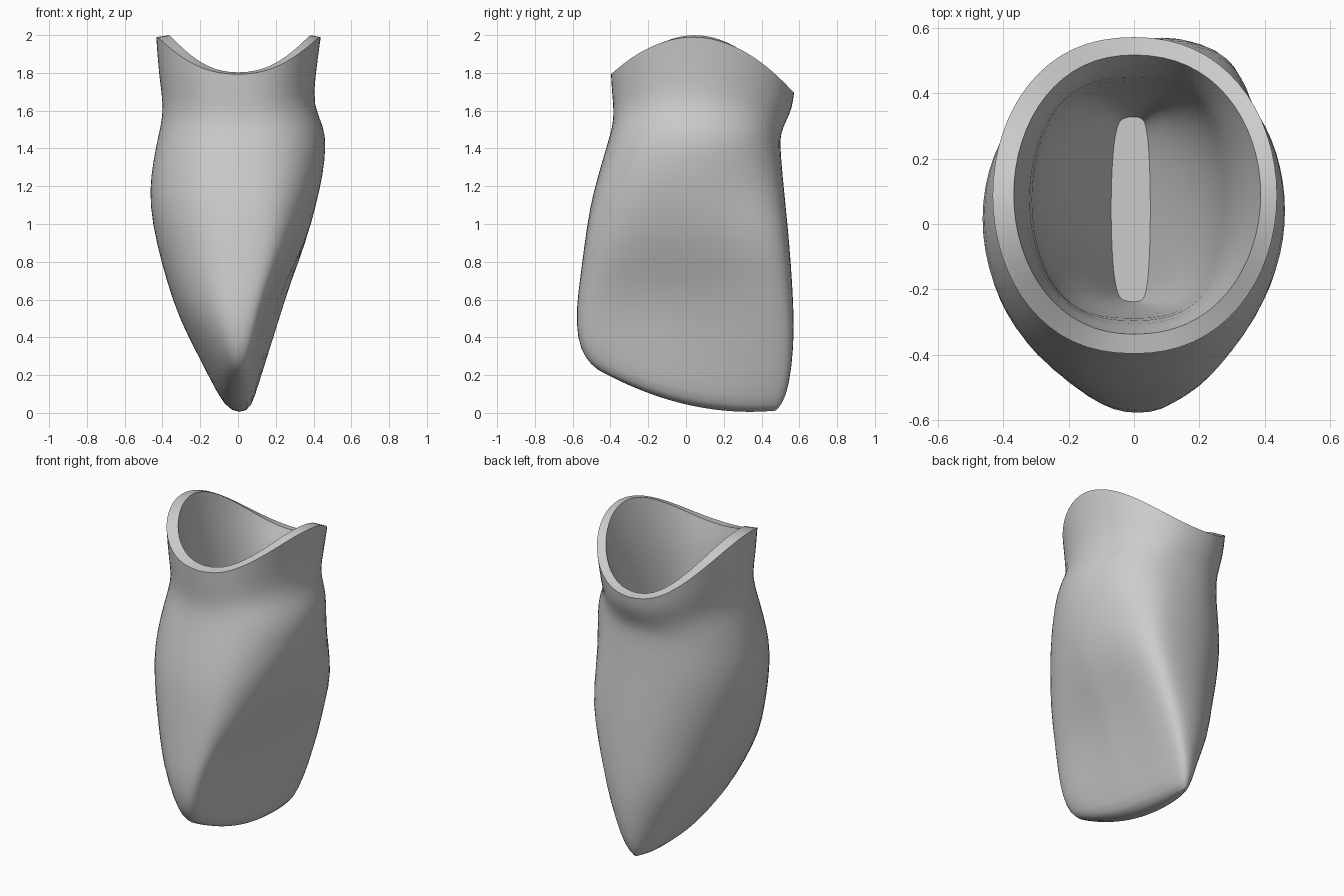
import bpy, bmesh, math

if "Cube" in bpy.data.objects:
    bpy.data.objects.remove(bpy.data.objects["Cube"])

SEGMENTS = 32

# Outer wall: z front, z back, bow, x min, x max, y front, y back, end x, hollow, squareness
OUTER = [
    (.23, .01, -.08, -.05, .06, -.47, .48, .01, 0, .7),
    (.29, .08, -.07, -.11, .10, -.54, .535, .02, .01, .6),
    (.40, .25, -.04, -.20, .17, -.58, .565, .04, .04, .55),
    (.55, .45, 0, -.315, .26, -.585, .578, .05, .08, .55),
    (.70, .70, 0, -.38, .35, -.565, .565, .07, .10, .55),
    (.90, .90, 0, -.435, .44, -.54, .55, .07, .08, .6),
    (1.1, 1.1, 0, -.47, .445, -.51, .53, .06, .03, .7),
    (1.25, 1.25, 0, -.465, .45, -.47, .515, .04, 0, .75),
    (1.42, 1.42, 0, -.435, .47, -.42, .50, .02, 0, .8),
    (1.52, 1.48, .02, -.41, .455, -.39, .505, 0, 0, .8),
    (1.60, 1.54, .06, -.395, .40, -.385, .53, 0, 0, .85),
    (1.7, 1.61, .12, -.42, .41, -.395, .565, 0, 0, .85),
    (1.79, 1.69, .25, -.435, .44, -.40, .575, 0, 0, .9),
]
# Inner wall, from the rim down to the floor
INNER = [
    (1.80, 1.70, .25, -.37, .39, -.34, .52, 0, 0, .9),
    (1.66, 1.58, .12, -.33, .32, -.305, .46, 0, 0, .8),
    (1.48, 1.44, .02, -.31, .28, -.29, .44, 0, 0, .65),
    (1.15, 1.15, 0, -.31, .26, -.28, .42, 0, 0, .6),
    (.85, .85, 0, -.20, .17, -.26, .38, 0, 0, .6),
    (.6, .6, 0, -.07, .05, -.24, .33, 0, 0, .4),
]


def add_ring(bm, row, left_power):
    """One closed cross-section, rounded on one face and hollowed on the other."""
    zf, zb, bow, x0, x1, yf, yb, end, hollow, power = row
    verts = []
    for i in range(SEGMENTS):
        a = math.tau * i / SEGMENTS
        c, u = math.cos(a), math.sin(a)
        xe = end * (1 + .8 * u)
        if c > 0:
            x = xe + (x1 - xe) * c ** power + hollow * (1.5 * c * min(u, 0) - c ** 4)
        else:
            x = xe + (x0 - xe) * abs(c) ** left_power
        y = (yf + yb) / 2 + (yb - yf) / 2 * u
        z = (zf + zb) / 2 + (zb - zf) / 2 * u + bow * (1 - u * u)
        verts.append(bm.verts.new((x, y, z)))
    return verts


bm = bmesh.new()
rings = [add_ring(bm, row, .87) for row in OUTER]
rings += [add_ring(bm, row, row[-1]) for row in INNER]
for low, high in zip(rings, rings[1:]):
    for i in range(SEGMENTS):
        j = (i + 1) % SEGMENTS
        bm.faces.new((low[i], low[j], high[j], high[i]))

# Close the biting edge and the cavity floor with strips across the width
half, quarter = SEGMENTS // 2, SEGMENTS // 4
for ring in (rings[0], rings[-1]):
    for k in range(-quarter, quarter):
        quad = [ring[k % SEGMENTS], ring[(k + 1) % SEGMENTS],
                ring[(half - k - 1) % SEGMENTS], ring[(half - k) % SEGMENTS]]
        bm.faces.new(list(dict.fromkeys(quad)))
bmesh.ops.recalc_face_normals(bm, faces=bm.faces)

# Keep both rim edges and the floor outline crisp
crease = bm.edges.layers.float.new("crease_edge")
for ring in (rings[len(OUTER) - 1], rings[len(OUTER)], rings[-1]):
    for i in range(SEGMENTS):
        bm.edges.get((ring[i], ring[(i + 1) % SEGMENTS]))[crease] = 1

mesh = bpy.data.meshes.new("tooth_crown")
bm.to_mesh(mesh)
bm.free()
crown = bpy.data.objects.new("tooth_crown", mesh)
bpy.context.collection.objects.link(crown)

# Single plain grey
grey = bpy.data.materials.new("plain_grey")
grey.use_nodes = True
colour = (.6, .6, .6, 1)
grey.diffuse_color = colour
grey.node_tree.nodes["Principled BSDF"].inputs["Base Color"].default_value = colour
mesh.materials.append(grey)

# Smooth skin
bpy.context.view_layer.objects.active = crown
crown.select_set(True)
subsurf = crown.modifiers.new("smooth_skin", "SUBSURF")
subsurf.levels = subsurf.render_levels = 1
bpy.ops.object.modifier_apply(modifier=subsurf.name)
bpy.ops.object.shade_smooth_by_angle(angle=math.radians(40))
